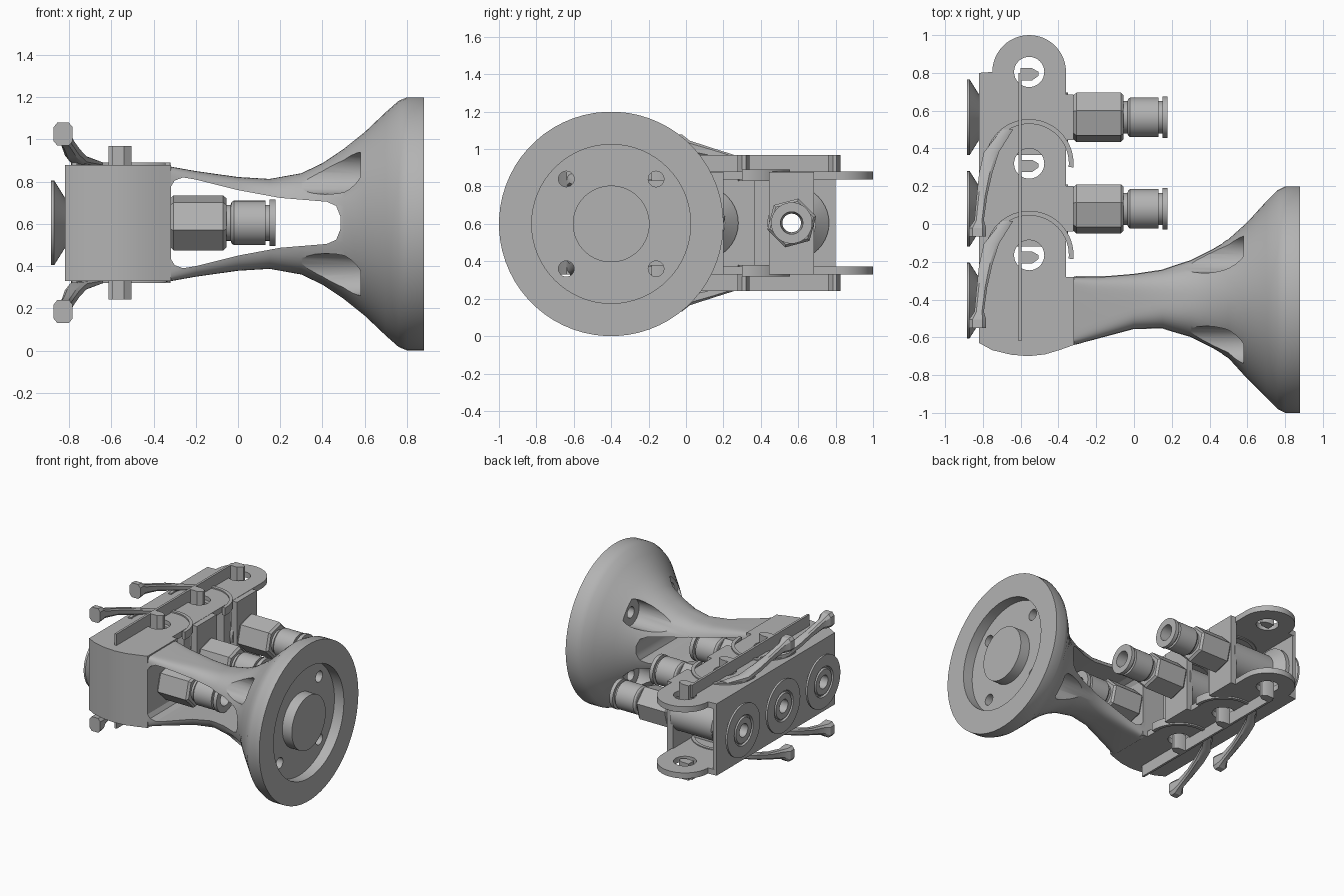
import bpy, bmesh, math
from mathutils import Vector

if "Cube" in bpy.data.objects:
    bpy.data.objects.remove(bpy.data.objects["Cube"], do_unlink=True)

grey = bpy.data.materials.new("plain grey")
grey.use_nodes = True
grey.diffuse_color = (0.45, 0.45, 0.45, 1)
grey.node_tree.nodes["Principled BSDF"].inputs["Base Color"].default_value = (0.45, 0.45, 0.45, 1)

ZC = 0.605                     # height of the symmetry plane
HALF = 0.275                   # half height of the body
MODULES = (-0.405, 0.08, 0.565)
LUGS = (-0.165, 0.32, 0.805)
LUG_X = -0.555


def loft(name, rings, loop=False):
    """Skin a list of equal rings; cap the ends unless it loops."""
    bm = bmesh.new()
    vs = [[bm.verts.new(p) for p in ring] for ring in rings]
    n = len(vs[0])
    pairs = list(zip(vs, vs[1:])) + ([(vs[-1], vs[0])] if loop else [])
    for a, b in pairs:
        for i in range(n):
            j = (i + 1) % n
            bm.faces.new((a[i], a[j], b[j], b[i]))
    if not loop:
        bm.faces.new(vs[0])
        bm.faces.new(vs[-1])
    bmesh.ops.recalc_face_normals(bm, faces=bm.faces[:])
    mesh = bpy.data.meshes.new(name)
    bm.to_mesh(mesh)
    bm.free()
    mesh.materials.append(grey)
    ob = bpy.data.objects.new(name, mesh)
    bpy.context.collection.objects.link(ob)
    return ob


def lathe(name, profile, y, z=ZC, n=40, loop=False, turn=0.0):
    """Spin (x, radius) points about an axis along x."""
    angles = [turn + math.tau * i / n for i in range(n)]
    return loft(name, [[(x, y + r * math.cos(a), z + r * math.sin(a)) for a in angles]
                       for x, r in profile], loop)


def plan(name, pts, z0, z1):
    return loft(name, [[(x, y, z) for x, y in pts] for z in (z0, z1)])


def box(name, x0, x1, y0, y1, z0, z1):
    return plan(name, [(x0, y0), (x1, y0), (x1, y1), (x0, y1)], z0, z1)


def arc(cx, cy, r, a0, a1, n):
    return [(cx + r * math.cos(math.radians(a0 + (a1 - a0) * i / n)),
             cy + r * math.sin(math.radians(a0 + (a1 - a0) * i / n))) for i in range(n + 1)]


def circle(cx, cy, r, n=32):
    return arc(cx, cy, r, 0, 360, n)[:-1]


def cut(ob, cutters):
    bpy.context.view_layer.objects.active = ob
    for c in cutters:
        m = ob.modifiers.new("cut", 'BOOLEAN')
        m.operation = 'DIFFERENCE'
        m.solver = 'EXACT'
        m.object = c
        bpy.ops.object.modifier_apply(modifier=m.name)
        bpy.data.objects.remove(c, do_unlink=True)
    return ob


def flipped(ob, name):
    """Copy a part to the underside."""
    mesh = ob.data.copy()
    for v in mesh.vertices:
        v.co.z = 2 * ZC - v.co.z
    mesh.flip_normals()
    bpy.context.collection.objects.link(bpy.data.objects.new(name, mesh))


def bore(y, r=0.05):
    return lathe("bore", [(-1, r), (0.3, r)], y, n=24)


# Flared horn: x, front y, back y, half height, squareness
stations = [(-0.34, -0.645, -0.28, 0.275, 14), (-0.2, -0.615, -0.275, 0.25, 7),
            (0.0, -0.565, -0.255, 0.222, 4), (0.15, -0.565, -0.23, 0.213, 3),
            (0.3, -0.61, -0.18, 0.24, 2.5), (0.4, -0.66, -0.13, 0.288, 2.2),
            (0.5, -0.71, -0.08, 0.355, 2), (0.6, -0.82, 0.01, 0.435, 2),
            (0.7, -0.92, 0.12, 0.53, 2), (0.76, -0.98, 0.18, 0.583, 2),
            (0.8, -1.0, 0.2, 0.6, 2), (0.88, -1.0, 0.2, 0.6, 2)]


def power(v, p):
    return math.copysign(abs(v) ** (2 / p), v)


rings = []
for x, y0, y1, h, p in stations:
    rings.append([(x, (y0 + y1) / 2 + (y1 - y0) / 2 * power(math.cos(a), p),
                   0.6 + h * power(math.sin(a), p))
                  for a in [math.tau * (i + 0.5) / 64 for i in range(64)]])
horn = loft("horn", rings)

# Horn openings: side window, face recess, screw pockets
edge = [(-0.318, 0.17), (-0.3, 0.2), (-0.26, 0.215), (-0.2, 0.205), (0, 0.155), (0.2, 0.118),
        (0.42, 0.1), (0.465, 0.08), (0.485, 0.03)]
window = edge + [(x, -d) for x, d in reversed(edge)]
cutters = [loft("window", [[(x, y, ZC + d) for x, d in window] for y in (-1.2, 0.5)]),
           lathe("recess", [(0.8, 0.205), (0.8, 0.425), (0.95, 0.425), (0.95, 0.205)],
                 -0.4, 0.6, 64, True)]
for sy in (-1, 1):
    for sz in (-1, 1):
        cutters.append(lathe("pocket", [(0.1, 0.1), (0.58, 0.1), (0.58, 0.042), (0.9, 0.042)],
                             -0.4 + sy * 0.24, 0.6 + sz * 0.24, 24))
cut(horn, cutters)

# Front body block with a bulged front
block = plan("front_body", [(-0.82, -0.28), (-0.82, -0.63), (-0.75, -0.668), (-0.65, -0.692),
                            (-0.56, -0.7), (-0.47, -0.69), (-0.39, -0.666), (-0.318, -0.64),
                            (-0.318, -0.28)], ZC - HALF, ZC + HALF)
cut(block, [bore(MODULES[0])])

# Top and bottom plates with a rounded lug
outline = [(-0.82, -0.28), (-0.36, -0.28)] + arc(LUG_X, 0.805, 0.195, 0, 180, 24) + [(-0.82, 0.8)]
plate = plan("top_plate", outline, 0.837, ZC + HALF)
cut(plate, [plan("lug_hole", circle(LUG_X, y, 0.08), 0.7, 1) for y in LUGS])
flipped(plate, "bottom_plate")

# Outer side wall
wall = box("side_wall", -0.82, -0.79, -0.28, 0.8, ZC - HALF, ZC + HALF)
cut(wall, [bore(y, 0.09) for y in MODULES[1:]])

for i, y in enumerate(MODULES):
    tag = ("front", "middle", "rear")[i]
    # Dished knob on the outer side
    lathe(tag + "_knob", [(-0.8, 0.12), (-0.82, 0.12), (-0.845, 0.16), (-0.87, 0.2),
                          (-0.885, 0.2), (-0.885, 0.115), (-0.87, 0.11), (-0.87, 0.1),
                          (-0.885, 0.095), (-0.885, 0.05), (-0.8, 0.05)], y, n=48, loop=True)
    # Hose fitting
    hexa = lathe(tag + "_hex", [(-0.32, 0.12), (-0.305, 0.135), (-0.07, 0.135), (-0.055, 0.12)],
                 y, n=6, turn=math.radians(15))
    cut(hexa, [bore(y)])
    lathe(tag + "_hose_fitting", [(-0.06, 0.085), (-0.035, 0.085), (-0.03, 0.098), (-0.02, 0.105),
                                  (0.13, 0.105), (0.13, 0.085), (0.15, 0.085), (0.15, 0.11),
                                  (0.178, 0.11), (0.178, 0.06), (-0.06, 0.05)], y, loop=True)
    if i:
        # Valve barrel, its inner collar and the fitting panel
        lathe(tag + "_barrel", [(-0.8, 0.2), (-0.76, 0.2), (-0.7, 0.13), (-0.35, 0.13),
                                (-0.35, 0.05), (-0.8, 0.05)], y, loop=True)
        panel = box(tag + "_panel", -0.37, -0.32, y - 0.12, y + 0.12, ZC - HALF, ZC + HALF - 0.002)
        cut(panel, [bore(y)])
        box(tag + "_partition", -0.8, -0.375, y - 0.2, y - 0.12, 0.36, 0.85)

# Locking strip along the plates
strip = box("top_strip", -0.612, -0.595, -0.62, 0.8, 0.87, 0.968)
flipped(strip, "bottom_strip")
for i, y in enumerate(LUGS):
    key = plan("top_key_%d" % (i + 1), [(-0.6, y - 0.045), (-0.54, y - 0.045), (-0.505, y - 0.02),
                                        (-0.505, y + 0.0), (-0.54, y + 0.02), (-0.6, y + 0.02)],
               0.84, 0.968)
    flipped(key, "bottom_key_%d" % (i + 1))

# Levers: collar, curved blade and finger tip
blade = [(-0.67, 0.18, 0.885, 0.03, 0.01), (-0.755, 0.06, 0.905, 0.04, 0.02),
         (-0.785, -0.05, 0.94, 0.035, 0.025), (-0.805, -0.17, 0.978, 0.028, 0.025),
         (-0.82, -0.3, 1.01, 0.025, 0.035), (-0.828, -0.34, 1.025, 0.045, 0.052),
         (-0.828, -0.385, 1.025, 0.045, 0.055)]
for i, y in enumerate(LUGS[:2]):
    collar = plan("top_lever_collar_%d" % (i + 1),
                  arc(LUG_X, y, 0.235, -5, 190, 32) + arc(LUG_X, y, 0.21, 190, -5, 32),
                  0.83, 0.89)
    flipped(collar, "bottom_lever_collar_%d" % (i + 1))
    lever = loft("top_lever_%d" % (i + 1),
                 [[(x + sx * w, y + dy, z + sz * h)
                   for sx, sz in ((-1, -0.6), (-0.6, -1), (0.6, -1), (1, -0.6),
                                  (1, 0.6), (0.6, 1), (-0.6, 1), (-1, 0.6))]
                  for x, dy, z, w, h in blade])
    flipped(lever, "bottom_lever_%d" % (i + 1))

# Smooth shading with sharp edges kept
bpy.ops.object.select_all(action='DESELECT')
for ob in bpy.context.collection.objects:
    if ob.type == 'MESH' and grey.name in ob.data.materials:
        ob.select_set(True)
        bpy.context.view_layer.objects.active = ob
bpy.ops.object.shade_smooth_by_angle(angle=math.radians(30))
